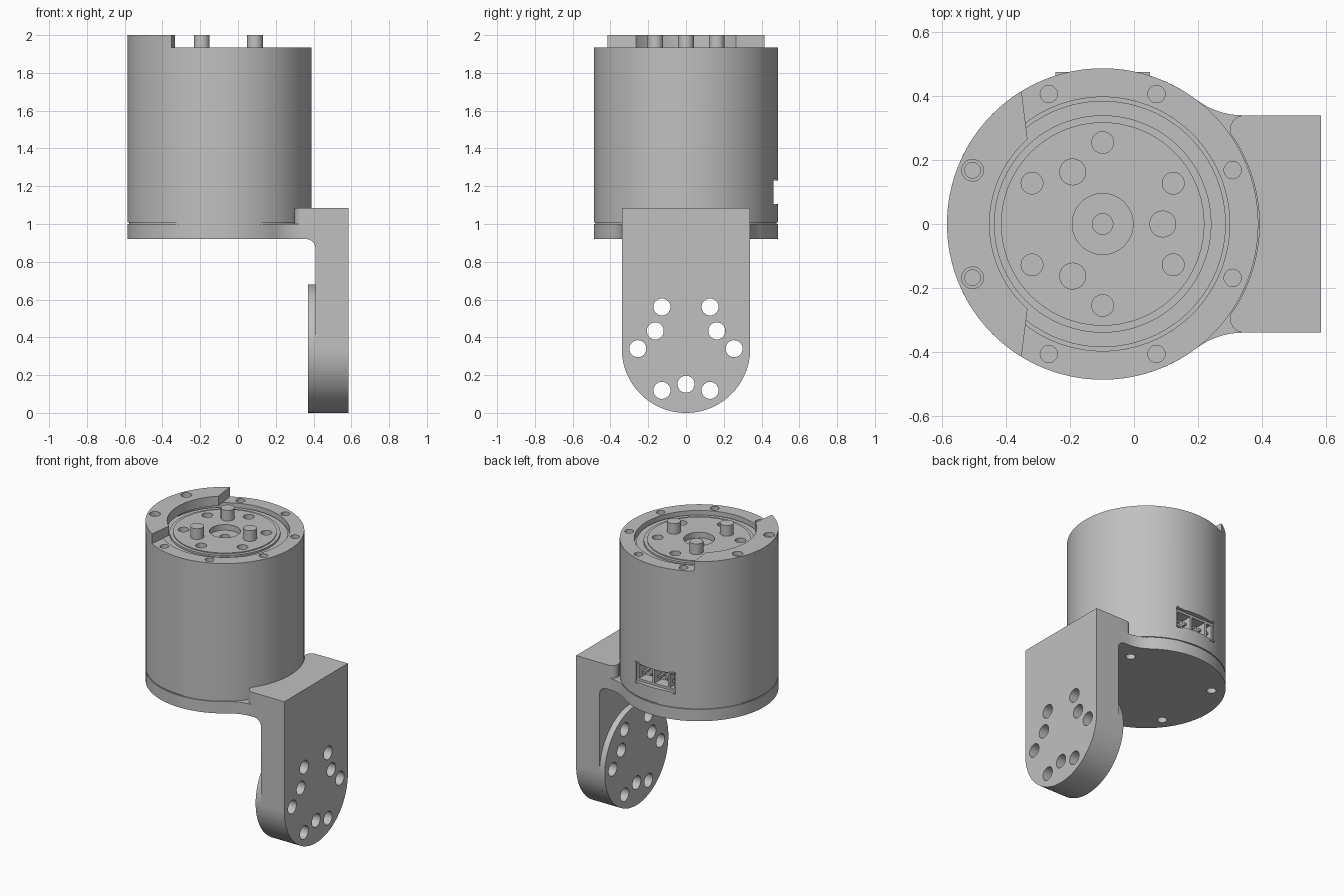
import bpy, bmesh
from math import cos, sin, radians, pi
from mathutils import Matrix, Vector

if "Cube" in bpy.data.objects:
    bpy.data.objects.remove(bpy.data.objects["Cube"])

grey = bpy.data.materials.new("machined grey")
grey.use_nodes = True
colour = (0.53, 0.53, 0.53, 1)
grey.diffuse_color = colour
next(n for n in grey.node_tree.nodes
     if n.type == 'BSDF_PRINCIPLED').inputs["Base Color"].default_value = colour

AXIS = -0.098      # x of the motor axis
R = 0.487          # motor radius
HALF = 0.34        # half width of the arm
OUT = 0.585        # outer face of the arm
INNER = 0.41       # inner face of the arm


# ---- helpers
def arc(cx, cy, r, a0, a1, steps=16):
    angles = [radians(a0 + (a1 - a0) * i / steps) for i in range(steps + 1)]
    return [(cx + r * cos(a), cy + r * sin(a)) for a in angles]


def mirrored(points):
    return points + [(x, -y) for x, y in reversed(points)]


def ring(r, start, count, cx=AXIS, cy=0):
    return arc(cx, cy, r, start, start + 360, count)[:-1]


def add_cylinder(bm, r, low, high, a, b, along_x=False):
    mid = (low + high) / 2
    if along_x:
        m = Matrix.Translation((mid, a, b)) @ Matrix.Rotation(pi / 2, 4, 'Y')
    else:
        m = Matrix.Translation((a, b, mid))
    bmesh.ops.create_cone(bm, cap_ends=True, segments=96 if r > 0.2 else 32,
                          radius1=r, radius2=r, depth=high - low, matrix=m)


def add_box(bm, x0, x1, y0, y1, z0, z1):
    m = Matrix.Translation(((x0 + x1) / 2, (y0 + y1) / 2, (z0 + z1) / 2))
    bmesh.ops.create_cube(bm, size=1, matrix=m @ Matrix.Diagonal((x1 - x0, y1 - y0, z1 - z0, 1)))


def add_prism(bm, outline, low, high, place):
    """Extrude a flat outline; place(u, v, w) puts a point in space."""
    face = bm.faces.new([bm.verts.new(place(u, v, low)) for u, v in outline])
    out = bmesh.ops.extrude_face_region(bm, geom=[face])
    shift = Vector(place(0, 0, high)) - Vector(place(0, 0, low))
    bmesh.ops.translate(bm, vec=shift,
                        verts=[v for v in out["geom"] if isinstance(v, bmesh.types.BMVert)])


def add_lathe(bm, profile):
    verts = [bm.verts.new((AXIS + r, 0, z)) for r, z in profile]
    edges = [bm.edges.new(pair) for pair in zip(verts, verts[1:])]
    bmesh.ops.spin(bm, geom=verts + edges, cent=(AXIS, 0, 0), axis=(0, 0, 1),
                   angle=2 * pi, steps=128)
    bmesh.ops.remove_doubles(bm, verts=bm.verts, dist=0.0001)


def flat(u, v, w):
    return (u, v, w)


def facing_x(u, v, w):
    return (w, u, v)


def facing_y(u, v, w):
    return (u, w, v)


def to_object(name, bm):
    bmesh.ops.recalc_face_normals(bm, faces=bm.faces)
    mesh = bpy.data.meshes.new(name)
    bm.to_mesh(mesh)
    bm.free()
    mesh.materials.append(grey)
    obj = bpy.data.objects.new(name, mesh)
    bpy.context.collection.objects.link(obj)
    return obj


def part(name, bm, cutters=None):
    obj = to_object(name, bm)
    if cutters:
        tool = to_object(name + "_cutter", cutters)
        tool.hide_render = True
        mod = obj.modifiers.new("holes", 'BOOLEAN')
        mod.operation = 'DIFFERENCE'
        mod.solver = 'EXACT'
        mod.object = tool
        bpy.context.view_layer.update()
        graph = bpy.context.evaluated_depsgraph_get()
        cut = bpy.data.meshes.new_from_object(obj.evaluated_get(graph))
        obj.modifiers.clear()
        obj.data = cut
        bpy.data.objects.remove(tool)
    bpy.ops.object.select_all(action='DESELECT')
    obj.select_set(True)
    bpy.context.view_layer.objects.active = obj
    bpy.ops.object.shade_smooth_by_angle(angle=radians(30))
    return obj


# ---- motor housing with recessed rotor face
bm, cut = bmesh.new(), bmesh.new()
add_lathe(bm, [(0, 1.0), (0.48, 1.0), (0.48, 1.007), (R, 1.007), (R, 1.935),
               (0.397, 1.935), (0.397, 1.895), (0.385, 1.895), (0.385, 1.91),
               (0.34, 1.91), (0.34, 1.922), (0.318, 1.922), (0.318, 1.928),
               (0.095, 1.928), (0.095, 1.89), (0.032, 1.89), (0.032, 1.85), (0, 1.85)])
for x, y in ring(0.44, 22.5, 8):
    if x > -0.4:
        add_cylinder(cut, 0.027, 1.9, 2.0, x, y)
for x, y in ring(0.255, 30, 6):
    add_cylinder(cut, 0.034, 1.88, 2.0, x, y)
add_box(cut, AXIS - 0.148, AXIS + 0.148, 0.36, 0.6, 1.105, 1.23)
part("motor_housing", bm, cut)

# ---- drive pins on the rotor
bm = bmesh.new()
for x, y in ring(0.188, 0, 3):
    add_cylinder(bm, 0.042, 1.91, 2.0, x, y)
part("drive_pins", bm)

# ---- raised crescent on the rim
bm, cut = bmesh.new(), bmesh.new()
add_prism(bm, arc(AXIS, 0, R, 121.4, 238.6, 42) + arc(AXIS, 0, 0.354, 228.4, 131.6, 34),
          1.935, 2.0, flat)
for side in (-1, 1):
    add_cylinder(cut, 0.034, 1.96, 2.1, -0.505, side * 0.168)
part("rim_crescent", bm, cut)
bm = bmesh.new()
for side in (-1, 1):
    add_cylinder(bm, 0.026, 1.95, 1.975, -0.505, side * 0.168)
part("crescent_screws", bm)

# ---- base plate blending into the arm
bm, cut = bmesh.new(), bmesh.new()
half = arc(AXIS, 0, R, 180, 52.9, 48)[1:] + arc(0.34, 0.579, 0.239, 232.9, 270, 10)[1:]
half.append((INNER, HALF))
add_prism(bm, [(AXIS - R, 0)] + mirrored(half), 0.92, 1.0, flat)
for angle in (36, 144, 216, 324):
    add_cylinder(cut, 0.03, 0.85, 0.96,
                 AXIS + 0.4 * cos(radians(angle)), 0.4 * sin(radians(angle)))
part("base_plate", bm, cut)

# ---- block wrapping the housing above the plate
bm = bmesh.new()
half = arc(AXIS, 0, 0.49, 0, 35.3, 14)[1:] + arc(0.345, 0.295, 0.045, 180, 90, 8)
half.append((INNER, HALF))
add_prism(bm, [(AXIS + 0.49, 0)] + mirrored(half), 1.0, 1.085, flat)
part("mount_block", bm)

# ---- hanging arm, its inner boss and the inside fillet
def arm_holes():
    holes = bmesh.new()
    spots = ring(0.255, 0, 6, 0, HALF) + ring(0.188, 30, 3, 0, HALF)
    for y, z in spots:
        add_cylinder(holes, 0.045, 0.3, 0.7, y, z, along_x=True)
    return holes


bm = bmesh.new()
add_prism(bm, [(HALF, 1.085), (-HALF, 1.085)] + arc(0, HALF, HALF, 180, 360, 64),
          INNER, OUT, facing_x)
part("bracket_arm", bm, arm_holes())

bm = bmesh.new()
add_cylinder(bm, HALF, 0.37, INNER, 0, HALF, along_x=True)
part("arm_boss", bm, arm_holes())

bm = bmesh.new()
add_prism(bm, arc(0.36, 0.87, 0.05, 90, 0, 10) + [(INNER, 0.92)], -HALF, HALF, facing_y)
part("arm_fillet", bm)

# ---- connector socket in the back of the housing
bm, cut, pins = bmesh.new(), bmesh.new(), bmesh.new()
add_box(bm, AXIS - 0.148, AXIS + 0.148, 0.355, 0.455, 1.105, 1.23)
for left, right, count in ((0.03, 0.132, 2), (-0.085, 0.015, 2), (-0.135, -0.1, 1)):
    add_box(cut, AXIS + left, AXIS + right, 0.38, 0.5, 1.12, 1.215)
    for i in range(count):
        x = AXIS + left + (right - left) * (i + 0.5) / count
        add_box(pins, x - 0.008, x + 0.008, 0.37, 0.44, 1.155, 1.171)
part("connector_socket", bm, cut)
part("connector_pins", pins)

bm = bmesh.new()
for z in (1.095, 1.23):
    add_box(bm, AXIS - 0.148, AXIS + 0.148, 0.42, 0.476, z, z + 0.01)
part("connector_lips", bm)
